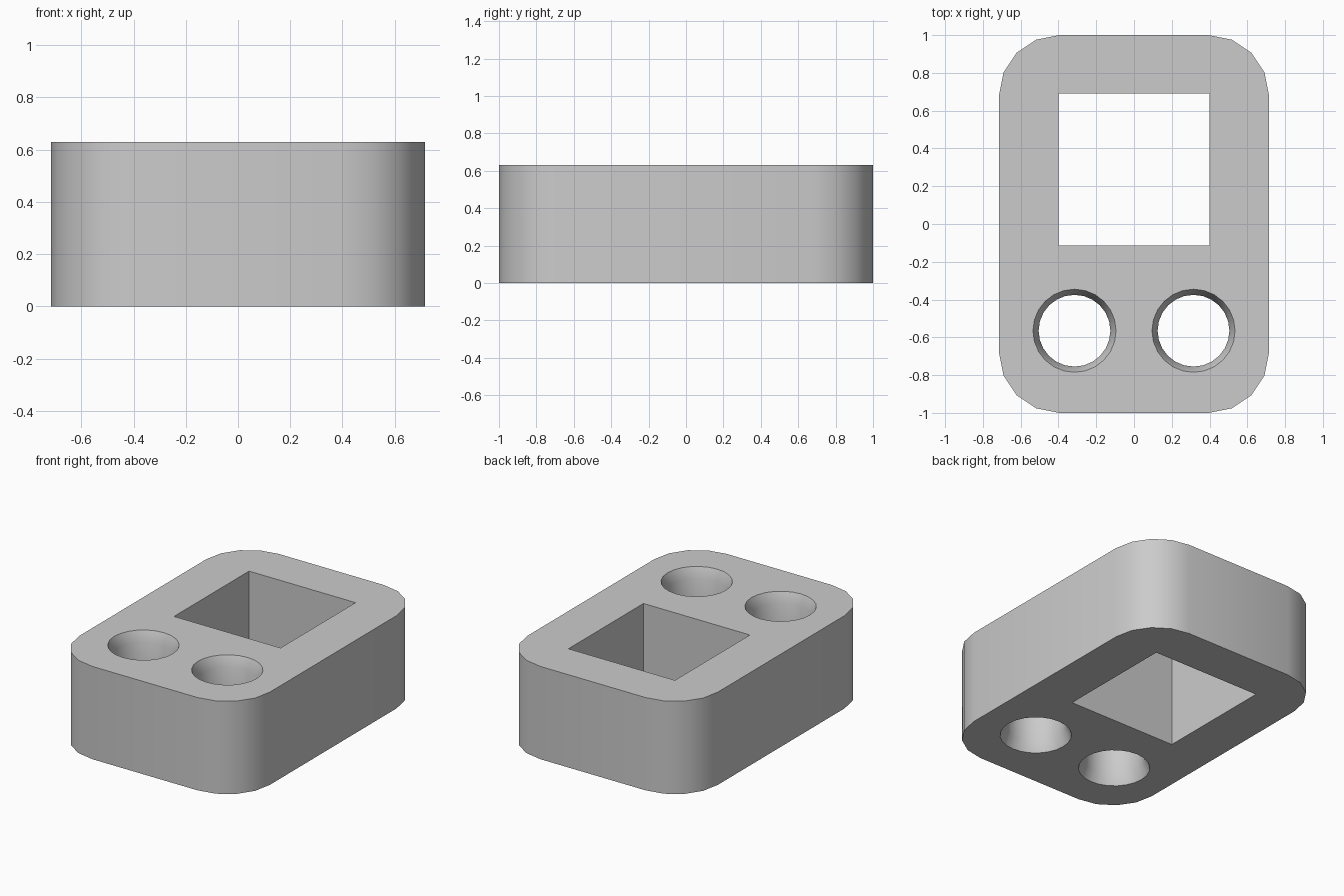
import bpy, bmesh
from math import sin, cos, pi, radians

cube = bpy.data.objects.get("Cube")
if cube:
    bpy.data.objects.remove(cube, do_unlink=True)

HEIGHT = 0.63
HALF_X, HALF_Y, CORNER = 0.715, 1.0, 0.32
HOLE_X, HOLE_Y, BORE, RIM, CHAMFER = 0.315, -0.565, 0.19, 0.22, 0.07


def arc(cx, cy, r, start, sweep, steps):
    return [(cx + r * cos(start + sweep * i / steps),
             cy + r * sin(start + sweep * i / steps)) for i in range(steps + 1)]


def circle(cx, r, steps=24):
    return arc(cx, HOLE_Y, r, 0, 2 * pi, steps)[:-1]


bm = bmesh.new()
cap_edges = {0: [], HEIGHT: []}


def wall(sections):
    """Skin a stack of (outline, z) loops and keep the end loops for the caps."""
    rings = [[bm.verts.new((x, y, z)) for x, y in pts] for pts, z in sections]
    n = len(rings[0])
    for a, b in zip(rings, rings[1:]):
        for i in range(n):
            j = (i + 1) % n
            bm.faces.new((a[i], a[j], b[j], b[i]))
    for ring, z in ((rings[0], 0), (rings[-1], HEIGHT)):
        cap_edges[z] += [bm.edges.get((ring[i], ring[(i + 1) % n])) for i in range(n)]


# Rounded outer wall
outline = []
for k, (sx, sy) in enumerate([(1, 1), (-1, 1), (-1, -1), (1, -1)]):
    outline += arc(sx * (HALF_X - CORNER), sy * (HALF_Y - CORNER), CORNER,
                   k * pi / 2, pi / 2, 4)
wall([(outline, 0), (outline, HEIGHT)])

# Square through opening
square = [(-0.4, -0.115), (0.4, -0.115), (0.4, 0.69), (-0.4, 0.69)]
wall([(square, 0), (square, HEIGHT)])

# Two round bores, chamfered at both ends
for side in (-1, 1):
    rim, bore = circle(side * HOLE_X, RIM), circle(side * HOLE_X, BORE)
    wall([(rim, 0), (bore, CHAMFER), (bore, HEIGHT - CHAMFER), (rim, HEIGHT)])

# Flat top and bottom around the openings
for z, edges in cap_edges.items():
    bmesh.ops.triangle_fill(bm, edges=edges, use_beauty=True,
                            normal=(0, 0, 1 if z else -1))
bmesh.ops.recalc_face_normals(bm, faces=bm.faces[:])

mesh = bpy.data.meshes.new("block")
bm.to_mesh(mesh)
bm.free()
block = bpy.data.objects.new("block", mesh)
bpy.context.collection.objects.link(block)

# Plain grey material
grey = bpy.data.materials.new("light_grey")
grey.use_nodes = True
colour = (0.6, 0.6, 0.6, 1)
grey.diffuse_color = colour
grey.node_tree.nodes["Principled BSDF"].inputs["Base Color"].default_value = colour
mesh.materials.append(grey)

# Smooth corners and bores, crisp rims
bpy.ops.object.select_all(action='DESELECT')
block.select_set(True)
bpy.context.view_layer.objects.active = block
bpy.ops.object.shade_smooth_by_angle(angle=radians(30))
